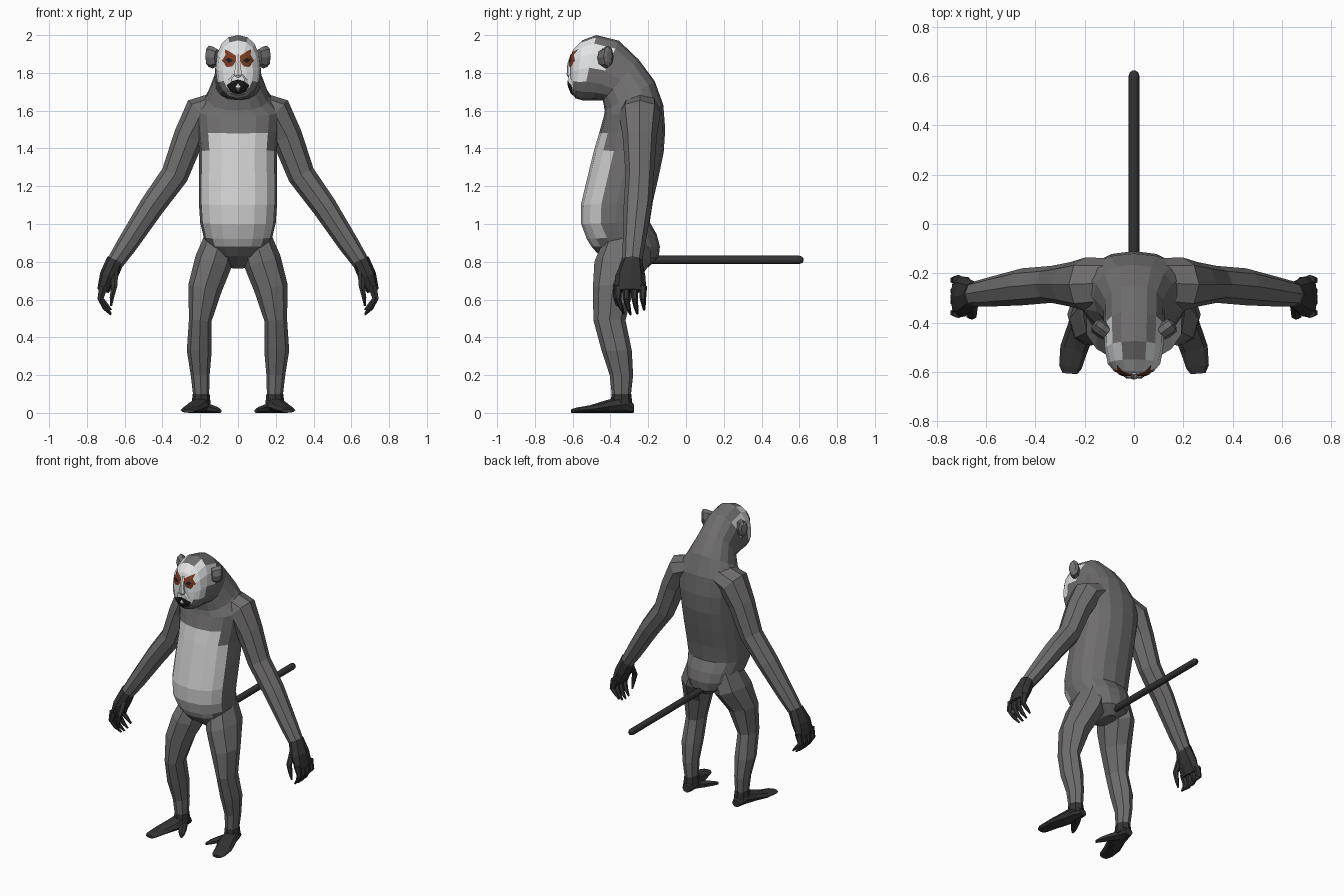
import bpy, bmesh, math
from mathutils import Vector
from mathutils.bvhtree import BVHTree


def material(name, r, g, b):
    m = bpy.data.materials.new(name)
    m.diffuse_color = (r, g, b, 1)
    return m


FUR = material("grey_fur", .16, .155, .155)
BELLY = material("belly_light_grey", .62, .62, .62)
FACE = material("face_white", .76, .77, .78)
DARK = material("dark_skin", .035, .034, .034)
BROWN = material("eye_patch_brown", .19, .045, .015)
BLACK = material("mouth_black", .012, .012, .012)
surfaces = []


def finish(name, bm, mats, mirror=False):
    bmesh.ops.recalc_face_normals(bm, faces=bm.faces)
    me = bpy.data.meshes.new(name)
    bm.to_mesh(me)
    bm.free()
    ob = bpy.data.objects.new(name, me)
    bpy.context.collection.objects.link(ob)
    for m in mats:
        me.materials.append(m)
    if mirror:
        mod = ob.modifiers.new("mirror", 'MIRROR')
        mod.use_mirror_merge = False
    return ob


def loft(name, rings, n, mats, rule=None, power=1.0, mirror=False, keep=False):
    """Skin rings given as (centre, u, v); angle 0 points along v."""
    bm = bmesh.new()

    def sp(t):
        return math.copysign(abs(t) ** power, t)
    vs = []
    for c, u, v in rings:
        vs.append([bm.verts.new(c + u * sp(math.sin(2 * math.pi * i / n))
                                + v * sp(math.cos(2 * math.pi * i / n)))
                   for i in range(n)])
    for b in range(len(vs) - 1):
        for i in range(n):
            j = (i + 1) % n
            f = bm.faces.new((vs[b][i], vs[b][j], vs[b + 1][j], vs[b + 1][i]))
            if rule:
                f.material_index = rule(b, min(i, n - 1 - i), f.calc_center_median())
    bm.faces.new(vs[0])
    last = bm.faces.new(vs[-1])
    if rule:
        last.material_index = rule(len(vs), 0, last.calc_center_median())
    if keep:
        surfaces.append(BVHTree.FromBMesh(bm))
    return finish(name, bm, mats, mirror)


def tube(name, path, mat, ref=(0, 1, 0), n=8, mirror=True, **kw):
    """Limb along a path of (x, y, z, radius across, radius along ref)."""
    pts = [Vector(p[:3]) for p in path]
    ref = Vector(ref)
    rings = []
    for i, p in enumerate(path):
        t = pts[min(i + 1, len(pts) - 1)] - pts[max(i - 1, 0)]
        u = t.cross(ref).normalized()
        rings.append((pts[i], u * p[3], ref * p[4]))
    mats = mat if isinstance(mat, list) else [mat]
    return loft(name, rings, n, mats, mirror=mirror, **kw)


def patch(name, outline, centre, mat, lift):
    """Thin painted plate laid on the face surface, mirrored across x."""
    bm = bmesh.new()

    def on_face(x, z):
        hits = [s.ray_cast(Vector((x, -2, z)), Vector((0, 1, 0)))[0] for s in surfaces]
        y = min([h.y for h in hits if h] or [-.58])
        return bm.verts.new((x, y - lift, z))
    mid = on_face(*centre)
    prev = None
    n = len(outline)
    for s in (.4, .7, 1):
        ring = [on_face(centre[0] + (x - centre[0]) * s, centre[1] + (z - centre[1]) * s)
                for x, z in outline]
        for i in range(n):
            j = (i + 1) % n
            bm.faces.new((prev[i], prev[j], ring[j], ring[i]) if prev
                         else (mid, ring[j], ring[i]))
        prev = ring
    ob = finish(name, bm, [mat], True)
    # make the plates face forwards
    if sum(p.normal.y * p.area for p in ob.data.polygons) > 0:
        ob.data.flip_normals()
    return ob


# body and head: front (y, z), back (y, z), half width; rings tilt into the head
profile = [
    (-.36, .765, -.20, .77, .04), (-.455, .83, -.145, .82, .13),
    (-.50, .88, -.138, .88, .165), (-.525, .92, -.155, .945, .182),
    (-.555, 1.0, -.192, 1.01, .20), (-.557, 1.1, -.175, 1.12, .207),
    (-.525, 1.235, -.145, 1.25, .207), (-.487, 1.39, -.118, 1.38, .205),
    (-.46, 1.48, -.11, 1.50, .215), (-.435, 1.57, -.12, 1.63, .225),
    (-.43, 1.60, -.165, 1.755, .165), (-.44, 1.655, -.25, 1.87, .125),
    (-.50, 1.655, -.355, 1.97, .122), (-.55, 1.655, -.475, 2.0, .118),
    (-.585, 1.665, -.55, 1.972, .106), (-.60, 1.69, -.597, 1.925, .08),
    (-.61, 1.73, -.612, 1.88, .045)]
rings = []
for fy, fz, by, bz, w in profile:
    f, b = Vector((0, fy, fz)), Vector((0, by, bz))
    rings.append(((f + b) / 2, Vector((w, 0, 0)), (f - b) / 2))


def body_rule(band, k, c):
    if band in (2, 7):
        return int(k < 2)
    if 3 <= band <= 6:
        return int(k < 3)
    if band == 12:
        return 2 if 1.79 < c.z < 1.95 else 0
    if band > 12:
        return 2 if 1.735 < c.z < 1.978 else 0
    return 0


loft("body_and_head", rings, 16, [FUR, BELLY, FACE], body_rule, .88, keep=True)

# muzzle and nose
tube("muzzle", [(0, -.54, 1.742, .075, .072), (0, -.60, 1.742, .06, .062),
                (0, -.622, 1.757, .036, .036)], [FACE, FUR], (0, 0, 1), 10, False,
     rule=lambda b, k, c: int(c.z < 1.715), keep=True)
tube("nose", [(0, -.603, 1.90, .012, .008), (0, -.618, 1.85, .014, .010),
              (0, -.618, 1.79, .024, .014), (0, -.61, 1.768, .014, .008)],
     FACE, n=6, mirror=False)

# painted face details
patch("eye_patch", [(.01, 1.89), (.045, 1.913), (.07, 1.925), (.066, 1.895), (.085, 1.865),
                    (.06, 1.83), (.03, 1.835), (.012, 1.86)], (.046, 1.874), BROWN, .005)
patch("eye", [(.026, 1.864), (.046, 1.880), (.068, 1.872), (.05, 1.853)],
      (.047, 1.867), BLACK, .009)
patch("mouth", [(0, 1.765), (.03, 1.757), (.06, 1.735), (.042, 1.70), (0, 1.685)],
      (.025, 1.725), BLACK, .005)

# ears
tube("ear", [(.108, -.445, 1.88, .03, .045), (.135, -.425, 1.882, .034, .058),
             (.155, -.41, 1.888, .032, .056), (.163, -.405, 1.89, .016, .034)],
     FUR, (0, 0, 1), 8)

# arms
tube("arm", [(.09, -.24, 1.63, .075, .10), (.195, -.245, 1.585, .098, .11),
             (.26, -.245, 1.46, .082, .09), (.335, -.245, 1.26, .073, .075),
             (.455, -.255, 1.095, .066, .075), (.585, -.275, .895, .055, .06),
             (.655, -.285, .79, .045, .05)], FUR)

# hands with fingers and thumb
tube("palm", [(.648, -.285, .81, .047, .052), (.685, -.295, .725, .048, .08),
              (.715, -.295, .645, .032, .085)], DARK)
for i in range(4):
    y = -.36 + .044 * i
    e = -.33 + .036 * i
    tip = (.525, .52, .525, .545)[i]
    tube("finger", [(.712, y, .67, .026, .022), (.728, y, .605, .019, .017),
                    (.705, (y + e) / 2, tip + .035, .014, .013), (.672, e, tip, .006, .006)],
         DARK, n=6)
tube("thumb", [(.655, -.32, .75, .025, .025), (.655, -.37, .67, .018, .018),
               (.668, -.372, .61, .013, .013), (.672, -.365, .565, .006, .006)], DARK, n=6)

# legs
tube("leg", [(.09, -.31, .93, .085, .12), (.13, -.335, .80, .10, .15),
             (.175, -.385, .66, .09, .108), (.20, -.405, .49, .06, .085),
             (.205, -.367, .33, .066, .08), (.20, -.342, .20, .05, .062),
             (.195, -.342, .09, .042, .05)], FUR)

# feet
tube("ankle", [(.195, -.342, .10, .045, .052), (.195, -.342, .03, .052, .06)], DARK)
tube("foot", [(.19, -.278, .025, .03, .025), (.195, -.33, .045, .05, .045),
              (.212, -.42, .034, .058, .034), (.245, -.51, .02, .056, .02),
              (.258, -.58, .014, .046, .014), (.26, -.607, .01, .03, .01)],
     DARK, (0, 0, 1))
tube("big_toe", [(.195, -.345, .03, .045, .03), (.15, -.40, .024, .032, .024),
                 (.115, -.455, .017, .022, .017), (.095, -.49, .010, .010, .010)],
     DARK, (0, 0, 1), 6)

# tail
tube("tail", [(0, -.20, .81, .022, .022), (0, .60, .81, .022, .022),
              (0, .615, .81, .017, .017), (0, .622, .81, .008, .008)],
     DARK, (0, 0, 1), 12, False)
